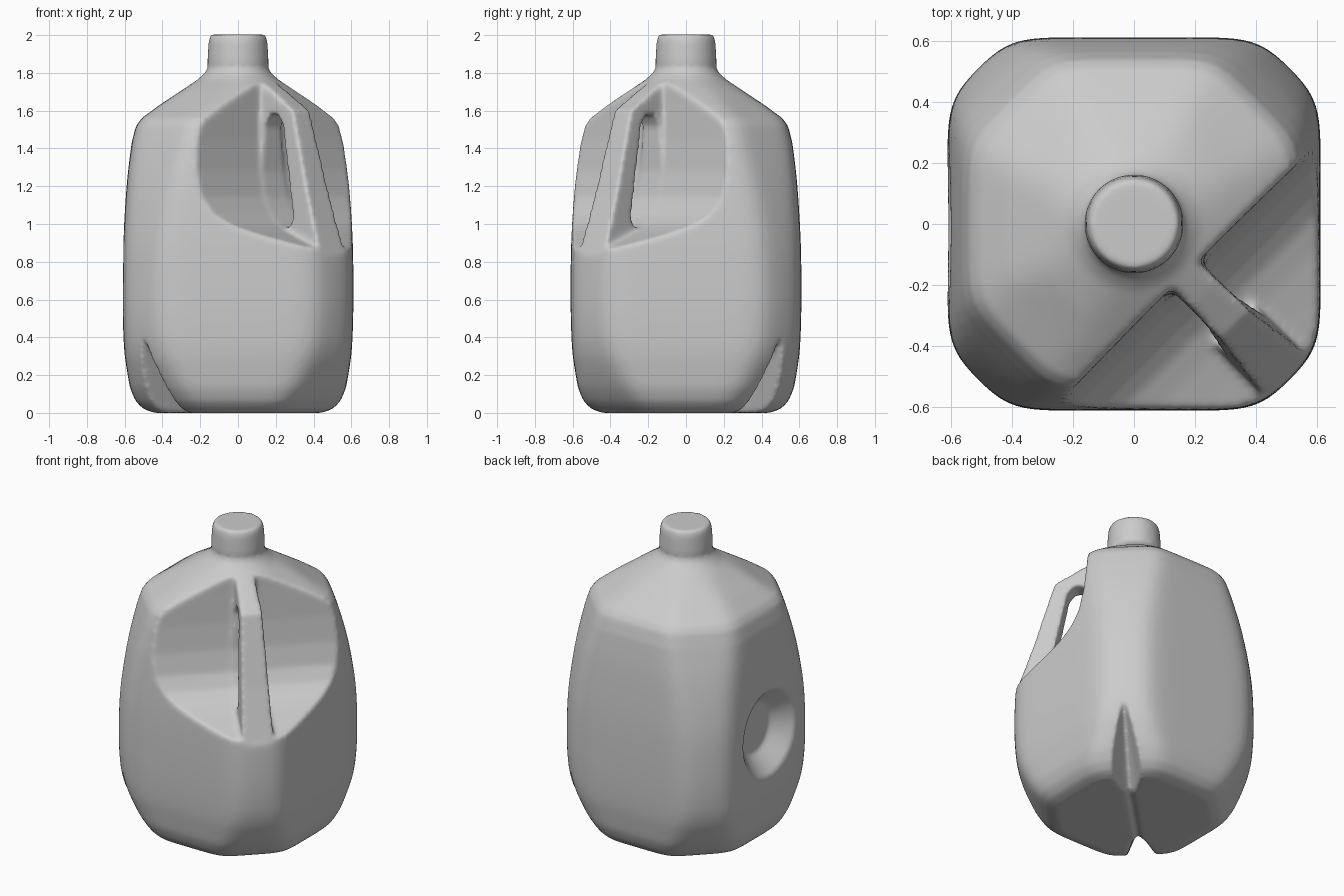
import bpy, bmesh, math

if "Cube" in bpy.data.objects:
    bpy.data.objects.remove(bpy.data.objects["Cube"])

R2 = math.sqrt(2)


def new_object(name, bm):
    bmesh.ops.recalc_face_normals(bm, faces=bm.faces[:])
    mesh = bpy.data.meshes.new(name)
    bm.to_mesh(mesh)
    bm.free()
    ob = bpy.data.objects.new(name, mesh)
    bpy.context.collection.objects.link(ob)
    return ob


def diag(u, v, z):
    """u runs out through the handle corner (+x,-y), v runs along (+x,+y)."""
    return ((u + v) / R2, (v - u) / R2, z)


def refine(rings, steps=4):
    """Catmull-Rom interpolation so the side walls curve without bands."""
    out = []
    for i in range(len(rings) - 1):
        q = [rings[max(0, min(len(rings) - 1, i + k))] for k in (-1, 0, 1, 2)]
        for s in range(steps):
            t = s / steps
            out.append(tuple(
                0.5 * (2 * b + (c - a) * t + (2 * a - 5 * b + 4 * c - d) * t ** 2
                       + (3 * b - a - 3 * c + d) * t ** 3) for a, b, c, d in zip(*q)))
    return out + [rings[-1]]


def loft(name, rings, n=96):
    """Stack of rounded octagons: (z, flat half width, diagonal half width, power)."""
    bm = bmesh.new()
    loops = []
    for z, a, c, p in rings:
        loop = []
        for i in range(n):
            t = 2 * math.pi * i / n
            x, y = math.cos(t), math.sin(t)
            s = (abs(x / a) ** p + abs(y / a) ** p
                 + abs((x + y) / R2 / c) ** p + abs((x - y) / R2 / c) ** p)
            r = s ** (-1 / p)
            loop.append(bm.verts.new((r * x, r * y, z)))
        loops.append(loop)
    for lo, hi in zip(loops, loops[1:]):
        for i in range(n):
            j = (i + 1) % n
            bm.faces.new((lo[i], lo[j], hi[j], hi[i]))
    bm.faces.new(loops[0])
    bm.faces.new(loops[-1])
    return new_object(name, bm)


def prism(name, profile, v_near, v_far):
    """Extrude a (u, z) profile along v; both ends may depend on z."""
    bm = bmesh.new()
    a = [bm.verts.new(diag(u, v_near(z), z)) for u, z in profile]
    b = [bm.verts.new(diag(u, v_far(z), z)) for u, z in profile]
    bm.faces.new(a)
    bm.faces.new(b)
    for i in range(len(a)):
        j = (i + 1) % len(a)
        bm.faces.new((a[i], a[j], b[j], b[i]))
    return new_object(name, bm)


def hull(name, points):
    bm = bmesh.new()
    for p in points:
        bm.verts.new(p)
    bmesh.ops.convex_hull(bm, input=bm.verts[:])
    return new_object(name, bm)


# Jug body, shoulder, neck and cap
P = 22
side = [(0.06, 0.54, 0.56, P), (0.13, 0.57, 0.61, P), (0.22, 0.587, 0.655, P),
        (0.31, 0.60, 0.69, P), (0.42, 0.607, 0.712, P), (0.60, 0.611, 0.722, P),
        (0.85, 0.609, 0.715, P), (1.05, 0.600, 0.69, P), (1.25, 0.585, 0.65, P),
        (1.43, 0.563, 0.60, P)]
jug = loft("jug_body", [(0.0, 0.44, 0.46, P), (0.02, 0.50, 0.515, P)] + refine(side) + [
    (1.52, 0.54, 0.57, P), (1.56, 0.51, 0.54, P), (1.63, 0.415, 0.43, P),
    (1.70, 0.31, 0.325, 14), (1.765, 0.213, 9, 2), (1.80, 0.175, 9, 2),
    (1.83, 0.157, 9, 2), (1.85, 0.163, 9, 2), (1.96, 0.156, 9, 2),
    (1.985, 0.152, 9, 2), (2.003, 0.143, 9, 2)])

cutters = []

# Hand recess either side of the handle
recess = [(0.232, 2.1), (0.235, 1.65), (0.24, 1.45), (0.255, 1.28), (0.285, 1.14),
          (0.335, 1.05), (0.40, 0.995), (0.48, 0.955), (0.58, 0.915), (0.70, 0.87),
          (1.0, 0.78), (1.0, 2.1)]
for s in (1, -1):
    cutters.append(prism("recess_cutter", recess,
                         lambda z, s=s: s * (0.066 + 0.042 * (1.6 - z)),
                         lambda z, s=s: s * 1.2))

# Finger hole behind the handle
hole = [(0.262, 1.52), (0.30, 1.58), (0.355, 1.58), (0.395, 1.53), (0.49, 1.06),
        (0.485, 1.0), (0.45, 0.975), (0.40, 1.0), (0.335, 1.055), (0.29, 1.14), (0.262, 1.28)]
cutters.append(prism("finger_hole_cutter", hole, lambda z: -0.3, lambda z: 0.3))

# Slim the outer edge of the handle
trim = [(0.475, 1.60), (0.52, 1.45), (0.60, 1.17), (0.71, 0.84), (0.9, 0.84), (0.9, 1.60)]
cutters.append(prism("handle_trim_cutter", trim, lambda z: -0.14, lambda z: 0.14))

# Base grooves at the two corners beside the handle
for s in (1, -1):
    cutters.append(hull("base_groove_cutter", [diag(u, s * v, z) for u, v, z in (
        (0, 0.28, 0.035), (0, 0.78, 0.46), (0.18, 0.78, -0.05), (-0.18, 0.78, -0.05),
        (0.05, 0.28, -0.05), (-0.05, 0.28, -0.05))]))
cutters.append(hull("base_channel_cutter", [diag(u, v, z) for v in (-0.35, 0.35)
                    for u, z in ((0, 0.035), (0.05, -0.05), (-0.05, -0.05))]))

# Round dimple on the left side
dimple = []
for i in range(48):
    t = 2 * math.pi * i / 48
    for x, r in ((-0.68, 0.345), (-0.49, 0.155)):
        dimple.append((x, -0.01 + r * math.cos(t), 0.755 + 1.05 * r * math.sin(t)))
cutters.append(hull("dimple_cutter", dimple))

# Carve, then fuse and soften like blow-moulded plastic
bpy.context.view_layer.objects.active = jug
for c in cutters:
    c.hide_render = True
    m = jug.modifiers.new("carve", 'BOOLEAN')
    m.operation = 'DIFFERENCE'
    m.solver = 'EXACT'
    m.object = c
    bpy.ops.object.modifier_apply(modifier=m.name)
    bpy.data.objects.remove(c, do_unlink=True)

m = jug.modifiers.new("fuse", 'REMESH')
m.mode = 'VOXEL'
m.voxel_size = 0.013
m.use_smooth_shade = True
m = jug.modifiers.new("soften", 'SMOOTH')
m.factor = 0.5
m.iterations = 10
